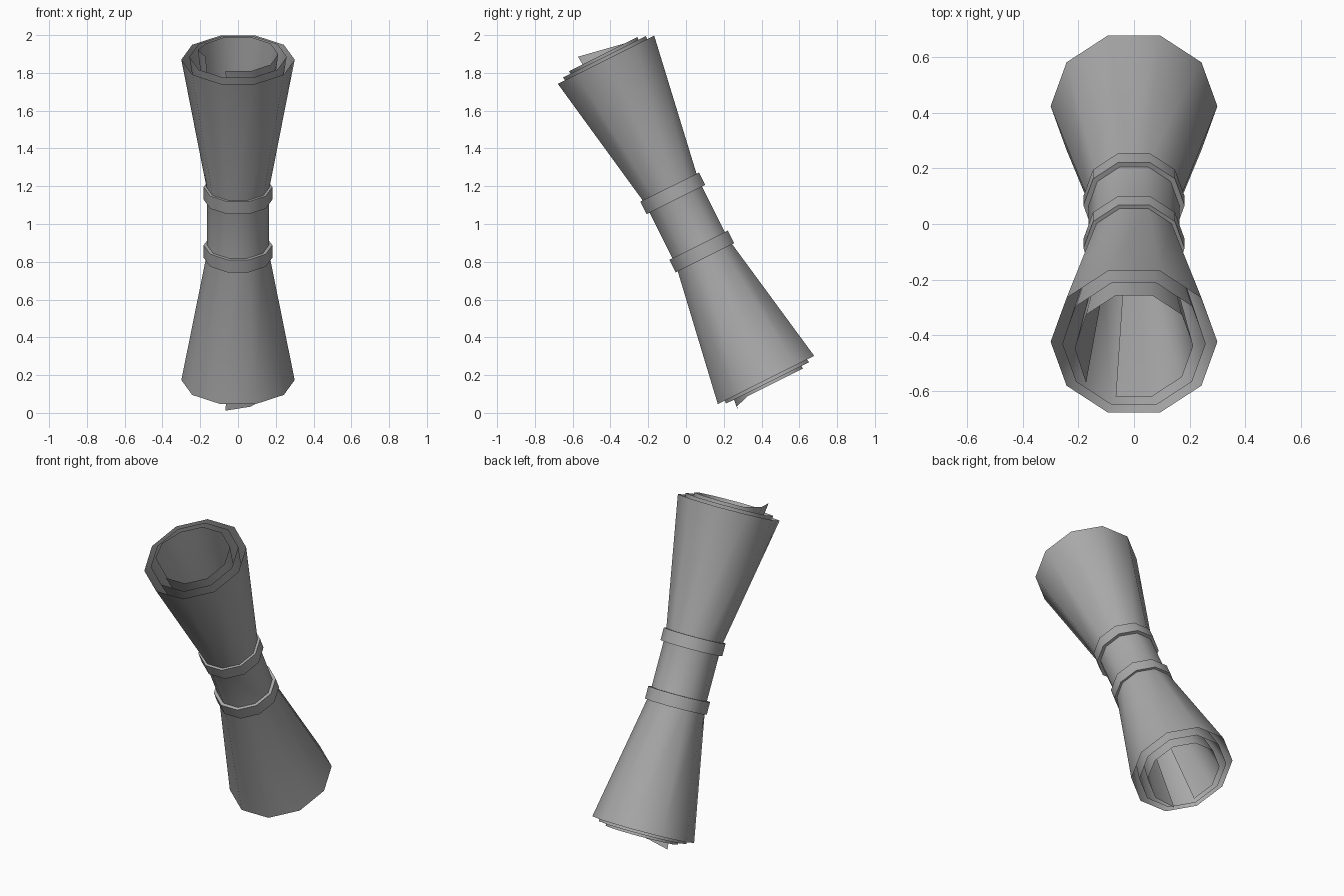
import bpy
from math import sin, cos, pi, radians
from mathutils import Matrix

cube = bpy.data.objects.get("Cube")
if cube:
    bpy.data.objects.remove(cube, do_unlink=True)

SIDES = 10
STEP = 2 * pi / SIDES
TILT = Matrix.Translation((0, 0, 1.022)) @ Matrix.Rotation(radians(26.55), 4, 'X')

grey = bpy.data.materials.new("plain_grey")
grey.use_nodes = True
colour = (0.4, 0.4, 0.4, 1)
grey.diffuse_color = colour
grey.node_tree.nodes["Principled BSDF"].inputs["Base Color"].default_value = colour


def sweep(name, profile, closed_profile=False, start=0, faces=SIDES, lift=None):
    """Turn a (radius, height) profile about the tilted axis."""
    columns = SIDES
    rows = len(profile)
    verts = []
    for k in range(columns):
        a = start + k * STEP
        for j, (r, h) in enumerate(profile):
            if lift:
                h += lift(k, j, rows)
            verts.append((r * cos(a), r * sin(a), h))
    quads = []
    for k in range(faces):
        n = (k + 1) % columns
        for j in range(rows if closed_profile else rows - 1):
            i = (j + 1) % rows
            quads.append((k * rows + j, n * rows + j, n * rows + i, k * rows + i))
    mesh = bpy.data.meshes.new(name)
    mesh.from_pydata(verts, [], quads)
    mesh.materials.append(grey)
    obj = bpy.data.objects.new(name, mesh)
    bpy.context.collection.objects.link(obj)
    obj.matrix_world = TILT
    bpy.ops.object.select_all(action='DESELECT')
    obj.select_set(True)
    bpy.context.view_layer.objects.active = obj
    bpy.ops.object.shade_smooth_by_angle(angle=radians(40))
    return obj


def hourglass(rim, neck, end):
    return [(rim, -end), (neck, -0.19), (neck, 0.17), (rim, end)]


# Two closed rolled layers
sweep("outer_roll", hourglass(0.30, 0.163, 0.948))
sweep("middle_roll", hourglass(0.258, 0.14, 0.965))


# Innermost layer: one side left open, loose corners poking out at both ends
def loose_corner(k, j, rows):
    if j == rows - 1:
        return 0.0235 * max(0, k - 7)
    if j == 0:
        return -0.0235 * max(0, 2 - k)
    return 0


sweep("inner_roll", hourglass(0.213, 0.115, 0.981),
      start=7 * STEP, faces=SIDES - 1, lift=loose_corner)

# Bands around the neck
for name, mid in (("upper_band", 0.157), ("lower_band", -0.187)):
    lo, hi = mid - 0.037, mid + 0.037
    sweep(name, [(0.182, lo), (0.182, hi), (0.155, hi), (0.155, lo)], closed_profile=True)
